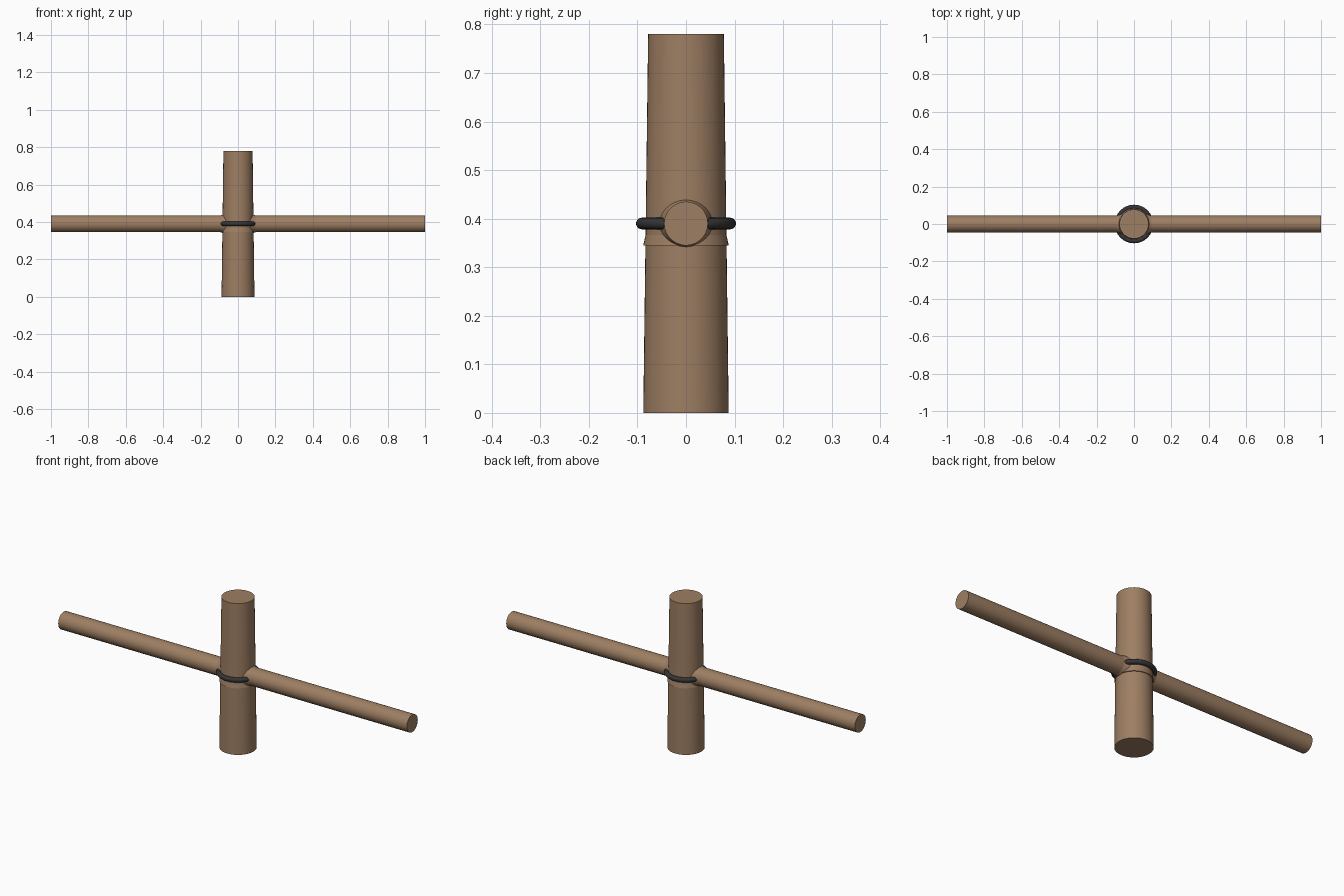
import bpy, math

if "Cube" in bpy.data.objects:
    bpy.data.objects.remove(bpy.data.objects["Cube"])

def material(name, rgb):
    m = bpy.data.materials.new(name)
    m.diffuse_color = (*rgb, 1)
    m.use_nodes = True
    m.node_tree.nodes["Principled BSDF"].inputs["Base Color"].default_value = m.diffuse_color
    return m

wood = material("brown wood", (0.34, 0.21, 0.125))
iron = material("dark band", (0.035, 0.035, 0.038))
Z = 0.39  # height of the crossbar axis

def finish(name, mat):
    o = bpy.context.object
    o.name = name
    o.data.materials.append(mat)
    bpy.ops.object.shade_smooth_by_angle(angle=math.radians(40))
    return o

def cone(name, r1, r2, depth, loc, rot=(0, 0, 0)):
    bpy.ops.mesh.primitive_cone_add(vertices=48, radius1=r1, radius2=r2,
                                    depth=depth, location=loc, rotation=rot)
    return finish(name, wood)

# Upright tapered post
cone("post", 0.088, 0.078, 0.78, (0, 0, 0.39))

# Flared shoulder just under the band
cone("post_shoulder", 0.088, 0.076, 0.055, (0, 0, 0.3725))

# Round crossbar through the post
cone("crossbar", 0.045, 0.045, 2.0, (0, 0, Z), (0, math.pi / 2, 0))

# Small flares where the crossbar meets the post
for side, label in ((1, "right"), (-1, "left")):
    cone("bar_flare_" + label, 0.056, 0.044, 0.04, (side * 0.077, 0, Z),
         (0, side * math.pi / 2, 0))

# Dark band around the joint
bpy.ops.mesh.primitive_torus_add(major_segments=64, minor_segments=16,
                                 major_radius=0.091, minor_radius=0.012,
                                 location=(0, 0, Z))
finish("band", iron)
